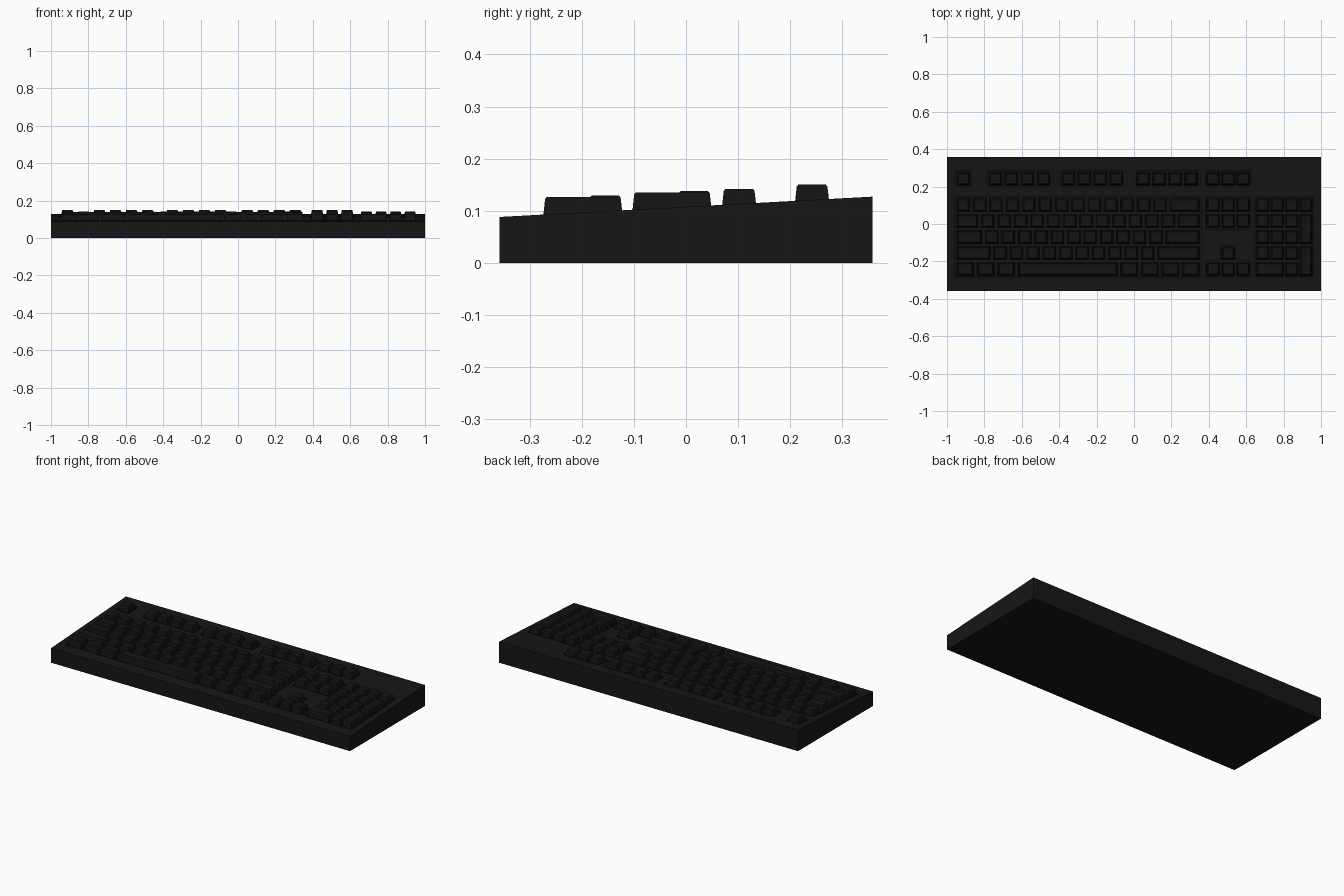
import bpy, bmesh

if "Cube" in bpy.data.objects:
    bpy.data.objects.remove(bpy.data.objects["Cube"])

HX, HY = 1.0, 0.358            # case half sizes
Z_FRONT, Z_BACK = 0.088, 0.127
WELL = 0.03                    # depth of the key wells
U = 0.0877                     # key pitch of the main block
ROW_Y = [0.242, 0.102, 0.016, -0.070, -0.155, -0.241]
ROW_Z = [0.150, 0.142, 0.1375, 0.135, 0.129, 0.1265]
ROW_H = 0.0858
GAP = 0.031                    # pitch minus key-top size


def deck(y):
    return Z_FRONT + (Z_BACK - Z_FRONT) * (y + HY) / (2 * HY)


def paint(name, c):
    m = bpy.data.materials.new(name)
    m.diffuse_color = (c, c, c, 1)
    m.use_nodes = True
    m.node_tree.nodes["Principled BSDF"].inputs["Base Color"].default_value = m.diffuse_color
    return m


case_mat = paint("case_black", 0.008)
key_mat = paint("key_black", 0.007)


def finish(name, bm, mat):
    bmesh.ops.recalc_face_normals(bm, faces=bm.faces[:])
    me = bpy.data.meshes.new(name)
    bm.to_mesh(me)
    bm.free()
    ob = bpy.data.objects.new(name, me)
    bpy.context.collection.objects.link(ob)
    me.materials.append(mat)
    return ob


def loft(bm, rings):
    """Skin rectangles (x0, x1, y0, y1, height function) into a closed solid."""
    loops = [[bm.verts.new((x, y, h(y))) for x, y in
              ((x0, y0), (x1, y0), (x1, y1), (x0, y1))] for x0, x1, y0, y1, h in rings]
    for a, b in zip(loops, loops[1:]):
        for i in range(4):
            j = (i + 1) % 4
            bm.faces.new((a[i], a[j], b[j], b[i]))
    bm.faces.new(loops[0][::-1])
    bm.faces.new(loops[-1])


def prism(name, x0, x1, y0, y1, lo, hi):
    bm = bmesh.new()
    loft(bm, [(x0, x1, y0, y1, lo), (x0, x1, y0, y1, hi)])
    return finish(name, bm, case_mat)


def keycap(bm, cx, cy, w, d, top):
    """Tapered cap: top size is w x d, flared down to the well floor."""
    def ring(grow, h):
        return (cx - w / 2 - grow, cx + w / 2 + grow,
                cy - d / 2 - grow, cy + d / 2 + grow, h)
    loft(bm, [ring(0.0075, lambda y: deck(y) - WELL - 0.002),
              ring(0.001, lambda y: top - 0.004),
              ring(-0.002, lambda y: top)])


# Case: wedge with a sunken well under each key cluster
case = prism("case", -HX, HX, -HY, HY, lambda y: 0.0, deck)
h = ROW_H / 2
y_low, y_top = ROW_Y[5] - h, ROW_Y[1] + h
f_lo, f_hi = ROW_Y[0] - h, ROW_Y[0] + h
F_START = [-0.741, -0.351, 0.049]
NAV_X = [0.4225, 0.503, 0.583]
PAD_X = [0.687, 0.765, 0.8425, 0.92]
wells = [(-0.957, 0.358, y_low, y_top), (0.643, 0.959, y_low, y_top),
         (0.382, 0.624, ROW_Y[2] - h, y_top), (0.382, 0.624, y_low, ROW_Y[5] + h),
         (0.462, 0.544, ROW_Y[5], ROW_Y[4] + h),
         (-0.957, -0.868, f_lo, f_hi), (0.382, 0.624, f_lo, f_hi)]
wells += [(x - U / 2, x + 3.5 * U, f_lo, f_hi) for x in F_START]
for w in wells:
    cut = prism("well_cutter", *w, lambda y: deck(y) - WELL, lambda y: 0.3)
    cut.hide_render = True
    mod = case.modifiers.new("well", 'BOOLEAN')
    mod.operation, mod.solver, mod.object = 'DIFFERENCE', 'EXACT', cut
    bpy.context.view_layer.objects.active = case
    bpy.ops.object.modifier_apply(modifier=mod.name)
    bpy.data.objects.remove(cut)

S = ROW_H - 0.0288             # standard key-top depth

# Main typing block: key widths in pitch units, row by row
ROWS = [[1] * 13 + [2],
        [1.5] + [1] * 12 + [1.5],
        [1.75] + [1] * 11 + [2.25],
        [2.25] + [1] * 10 + [2.75],
        [1.25] * 3 + [6.25] + [1.25] * 4]
bm = bmesh.new()
for r, widths in enumerate(ROWS, 1):
    x = -0.957
    for w in widths:
        keycap(bm, x + w * U / 2, ROW_Y[r], w * U - GAP, S, ROW_Z[r])
        x += w * U
finish("typing_keys", bm, key_mat)

# Function row
bm = bmesh.new()
for x in [-0.912] + [s + i * 0.0857 for s in F_START for i in range(4)] + NAV_X:
    keycap(bm, x, ROW_Y[0], S, S, ROW_Z[0])
finish("function_keys", bm, key_mat)

# Navigation and arrow keys
bm = bmesh.new()
for r, xs in ((1, NAV_X), (2, NAV_X), (4, NAV_X[1:2]), (5, NAV_X)):
    for x in xs:
        keycap(bm, x, ROW_Y[r], S - 0.002, S, ROW_Z[r])
finish("navigation_keys", bm, key_mat)

# Number pad, with one wide key and two tall keys
bm = bmesh.new()
for r, cols in ((1, (0, 1, 2, 3)), (2, (0, 1, 2)), (3, (0, 1, 2)), (4, (0, 1, 2)), (5, (2,))):
    for c in cols:
        keycap(bm, PAD_X[c], ROW_Y[r], S - 0.003, S, ROW_Z[r])
keycap(bm, (PAD_X[0] + PAD_X[1]) / 2, ROW_Y[5], S + 0.075, S, ROW_Z[5])
for r in (3, 5):
    keycap(bm, PAD_X[3], (ROW_Y[r - 1] + ROW_Y[r]) / 2, S - 0.003, S + ROW_H, ROW_Z[r])
finish("number_pad_keys", bm, key_mat)
